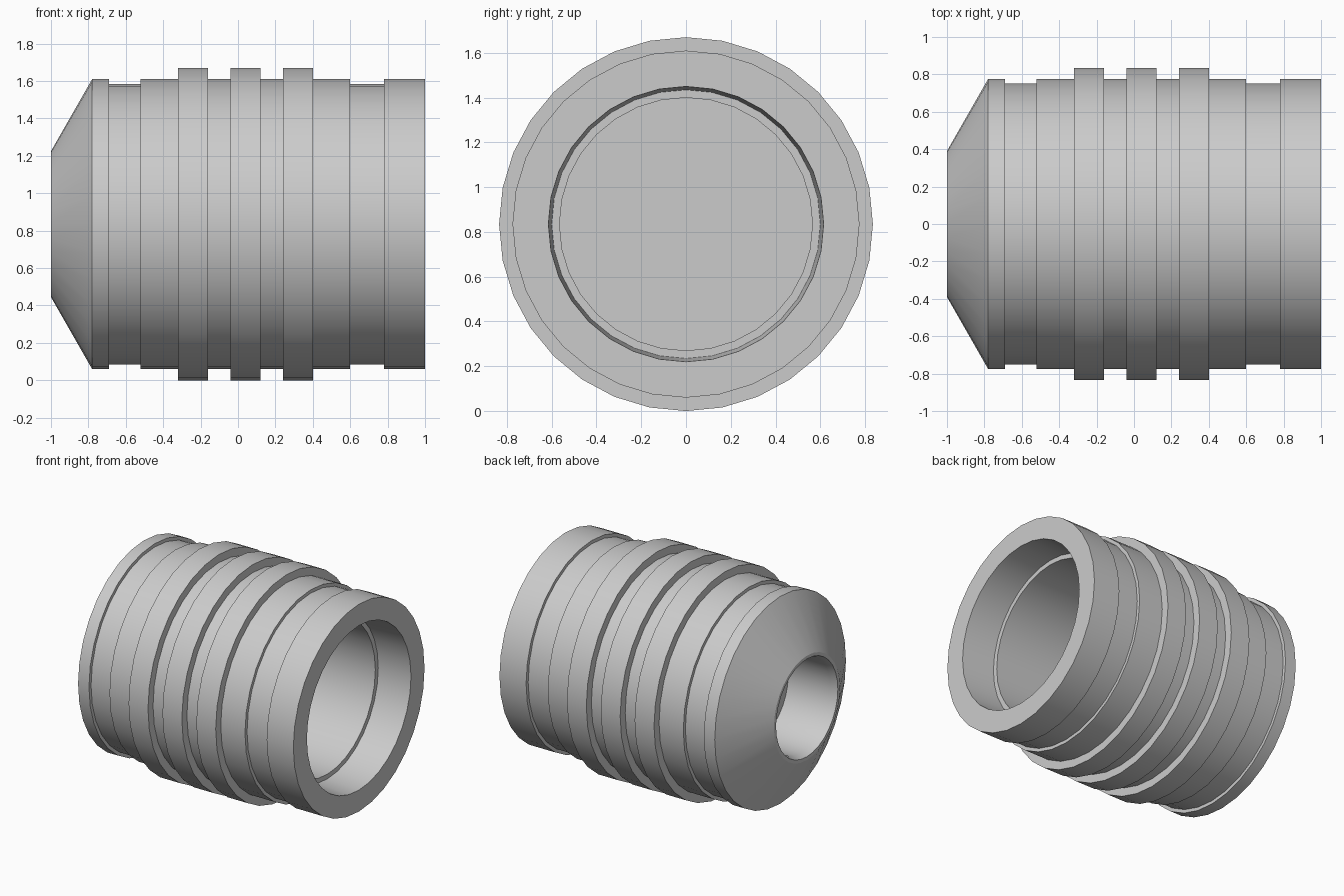
import bpy, bmesh, math

if "Cube" in bpy.data.objects:
    bpy.data.objects.remove(bpy.data.objects["Cube"])

SIDES = 32
AXIS_Z = 0.835

# Closed sleeve section as (x, radius): outside from nose to mouth
profile = [(-1, 0.39), (-0.78, 0.775), (-0.69, 0.775), (-0.69, 0.75),
           (-0.52, 0.75), (-0.52, 0.775)]
# Three raised bands
for x in (-0.32, -0.04, 0.24):
    profile += [(x, 0.775), (x, 0.835), (x + 0.16, 0.835), (x + 0.16, 0.775)]
# Rear groove and rim
profile += [(0.6, 0.775), (0.6, 0.75), (0.78, 0.75), (0.78, 0.775), (1, 0.775)]
# Stepped mouth bore down to the inner wall
profile += [(1, 0.615), (0.74, 0.60), (0.74, 0.565), (-0.5, 0.565)]
# Nose bore from the inner wall back to the tip
nose_bore = [(-0.6, 0.35), (-0.95, 0.35), (-1, 0.365)]


def ring(bm, x, r):
    return [bm.verts.new((x, r * math.sin(2 * math.pi * i / SIDES),
                          AXIS_Z + r * math.cos(2 * math.pi * i / SIDES)))
            for i in range(SIDES)]


def bridge(bm, a, b):
    for i in range(SIDES):
        j = (i + 1) % SIDES
        bm.faces.new((a[i], a[j], b[j], b[i]))


bm = bmesh.new()
outer = [ring(bm, *p) for p in profile]
inner = [ring(bm, *p) for p in nose_bore]
for chain in (outer, inner, [inner[-1], outer[0]]):
    for a, b in zip(chain, chain[1:]):
        bridge(bm, a, b)
# Partition between the two bores
bm.faces.new(outer[-1])
bm.faces.new(inner[0])
bmesh.ops.recalc_face_normals(bm, faces=bm.faces)

mesh = bpy.data.meshes.new("ribbed_sleeve")
bm.to_mesh(mesh)
bm.free()
sleeve = bpy.data.objects.new("ribbed_sleeve", mesh)
bpy.context.collection.objects.link(sleeve)
bpy.context.view_layer.objects.active = sleeve
sleeve.select_set(True)
bpy.ops.object.shade_smooth_by_angle(angle=math.radians(25))
